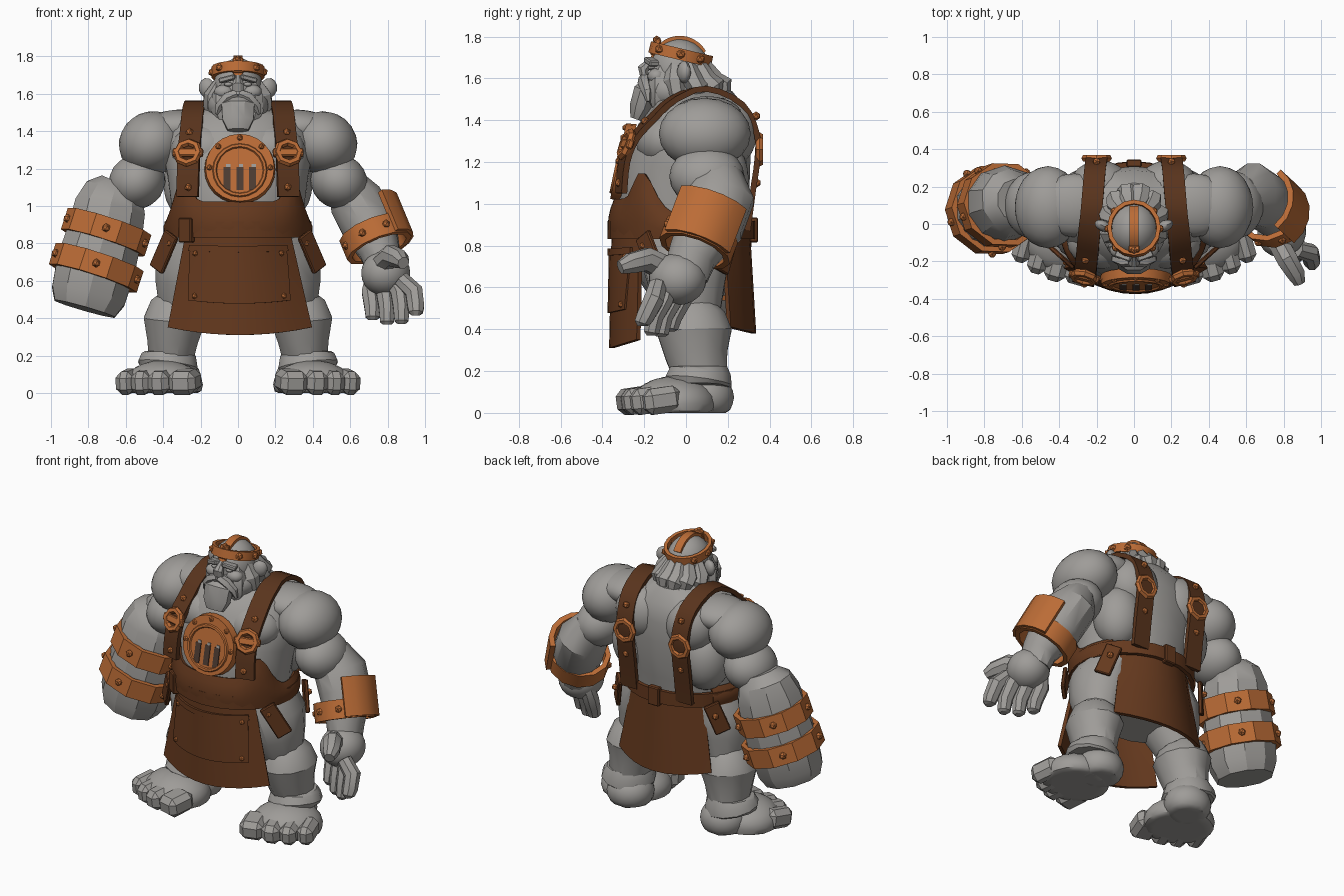
import bpy, bmesh, math
from mathutils import Vector, Matrix, Euler

if "Cube" in bpy.data.objects:
    bpy.data.objects.remove(bpy.data.objects["Cube"])


def material(name, rgb):
    m = bpy.data.materials.new(name)
    m.diffuse_color = (*rgb, 1)
    m.use_nodes = True
    m.node_tree.nodes["Principled BSDF"].inputs["Base Color"].default_value = m.diffuse_color
    return m


STONE = material("grey stone", (0.345, 0.333, 0.317))
LEATHER = material("brown leather", (0.13, 0.041, 0.013))
STRAP = material("dark leather", (0.10, 0.034, 0.012))
COPPER = material("copper", (0.50, 0.15, 0.037))
DARK = material("dark slot", (0.075, 0.045, 0.032))


def finish(name, bm, mat, angle=0.55):
    bmesh.ops.recalc_face_normals(bm, faces=bm.faces[:])
    me = bpy.data.meshes.new(name)
    bm.to_mesh(me)
    bm.free()
    me.materials.append(mat)
    me.shade_smooth()
    me.set_sharp_from_angle(angle=angle)
    ob = bpy.data.objects.new(name, me)
    bpy.context.collection.objects.link(ob)
    return ob


def place(loc, rot=(0, 0, 0)):
    r = Euler([math.radians(a) for a in rot]).to_matrix().to_4x4()
    return Matrix.Translation(loc) @ r


def blob(name, loc, size, mat=STONE, rot=(0, 0, 0), sub=3):
    bm = bmesh.new()
    bmesh.ops.create_icosphere(bm, subdivisions=sub, radius=1)
    bm.transform(place(loc, rot) @ Matrix.Diagonal((*size, 1)))
    for v in bm.verts:
        v.co.z = max(v.co.z, 0)
    return finish(name, bm, mat)


def box(name, loc, size, mat=STONE, rot=(0, 0, 0), bevel=0.006):
    bm = bmesh.new()
    bmesh.ops.create_cube(bm, size=1)
    bmesh.ops.scale(bm, vec=size, verts=bm.verts[:])
    if bevel:
        bmesh.ops.bevel(bm, geom=bm.edges[:], offset=bevel, segments=1, affect='EDGES')
    bm.transform(place(loc, rot))
    return finish(name, bm, mat, 0.4)


def loft(name, pts, mat=STONE, sides=12, s=1, ref=(0, 1, 0)):
    """Tube through (x, y, z, half width, half depth) stations; depth follows ref."""
    bm = bmesh.new()
    P = [Vector((p[0] * s, p[1], p[2])) for p in pts]
    rings = []
    for i, p in enumerate(P):
        d = (P[min(i + 1, len(P) - 1)] - P[max(i - 1, 0)]).normalized()
        b = (Vector(ref) - d * d.dot(Vector(ref))).normalized()
        a = d.cross(b)
        ts = [2 * math.pi * (k + 0.5) / sides for k in range(sides)]
        rings.append([bm.verts.new(p + a * math.cos(t) * pts[i][3] + b * math.sin(t) * pts[i][4]) for t in ts])
    for r0, r1 in zip(rings, rings[1:]):
        for k in range(sides):
            n = (k + 1) % sides
            bm.faces.new((r0[k], r0[n], r1[n], r1[k]))
    bm.faces.new(rings[0])
    bm.faces.new(rings[-1])
    return finish(name, bm, mat)


def sheet(name, fn, nu, nv, thick, mat):
    """Thick sheet over fn(u, v), u and v in 0..1; coincident ends are joined."""
    bm = bmesh.new()
    g = [[bm.verts.new(fn(i / nu, j / nv)) for j in range(nv + 1)] for i in range(nu + 1)]
    for i in range(nu):
        for j in range(nv):
            bm.faces.new((g[i][j], g[i + 1][j], g[i + 1][j + 1], g[i][j + 1]))
    bmesh.ops.remove_doubles(bm, verts=bm.verts[:], dist=1e-5)
    bm.normal_update()
    vs, fs = list(bm.verts), list(bm.faces)
    rim = [tuple(e.verts) for e in bm.edges if e.is_boundary]
    twin = {v: bm.verts.new(v.co - v.normal * thick / 2) for v in vs}
    for v in vs:
        v.co += v.normal * thick / 2
    for f in fs:
        bm.faces.new([twin[v] for v in reversed(f.verts)])
    for a, b in rim:
        bm.faces.new((a, b, twin[b], twin[a]))
    return finish(name, bm, mat, 0.6)


def band(name, c, axis, ra, rb, h, thick, mat, a0=0, a1=360, n=16, ref=(1, 0, 0), studs=()):
    """Ring or arc around an axis, angles measured from ref."""
    c, d, ref = Vector(c), Vector(axis).normalized(), Vector(ref)
    e = (ref - d * ref.dot(d)).normalized()
    f = d.cross(e)

    def at(deg, w, k=0):
        t = math.radians(deg)
        return c + e * math.cos(t) * (ra + k) + f * math.sin(t) * (rb + k) + d * w
    sheet(name, lambda u, v: at(a0 + (a1 - a0) * u, (v - 0.5) * h), n, 1, thick, mat)
    for t in studs:
        blob(name + "_stud", at(t, 0, thick / 2 - .006), (0.024,) * 3, mat, sub=1)


def ring(name, loc, rot, R, r, mat, n=10):
    m = place(loc, rot)

    def fn(u, v):
        a, b = u * 2 * math.pi, v * 2 * math.pi
        k = R + r * math.cos(b)
        return m @ Vector((k * math.cos(a), k * math.sin(a), r * math.sin(b)))
    sheet(name, fn, n, 6, 0.004, mat)


# Torso
loft("torso", [(0, .02, .54, .25, .17), (0, 0, .7, .37, .25), (0, -.02, .85, .35, .29),
               (0, -.02, 1.0, .36, .31), (0, 0, 1.15, .38, .31), (0, .04, 1.3, .41, .28),
               (0, .08, 1.42, .38, .24), (0, .1, 1.49, .29, .19), (0, .1, 1.54, .13, .12)], sides=18)
blob("neck", (0, 0, 1.5), (.13, .14, .12))

for s in (-1, 1):
    # Torso muscles
    blob("chest_muscle", (.17 * s, -.09, 1.3), (.19, .15, .14))
    blob("shoulder_blade", (.18 * s, .2, 1.34), (.165, .14, .17), rot=(0, 20 * s, 0))
    blob("upper_back", (.32 * s, .1, 1.42), (.2, .17, .095), rot=(0, 2 * s, 0))
    blob("side_back", (.25 * s, .15, 1.12), (.15, .15, .2))
    # Arms above the elbow
    blob("shoulder", (.46 * s, .09, 1.335), (.18, .22, .17), rot=(0, 25 * s, 0))
    blob("upper_arm", (.54 * s, .1, 1.13), (.155, .18, .145), rot=(0, 30 * s, 0))
    # Legs
    loft("thigh", [(.2, 0, .84, .16, .2), (.26, 0, .7, .19, .21), (.285, .01, .58, .165, .18),
                   (.31, .03, .46, .12, .14)], s=s)
    loft("shin", [(.32, .04, .54, .07, .08), (.335, .04, .48, .135, .15), (.34, .04, .39, .17, .185),
                  (.35, .05, .28, .14, .155), (.36, .07, .17, .12, .13)], s=s)
    loft("ankle_cuff", [(.37, .07, .225, .13, .13), (.37, .07, .2, .15, .15),
                        (.375, .06, .15, .165, .165), (.38, .06, .12, .15, .15)], s=s)
    # Feet
    blob("heel", (.34 * s, .09, .075), (.145, .14, .12))
    blob("foot", (.4 * s, -.06, .045), (.215, .2, .13), rot=(0, 0, 23 * s))
    for x, y, w in ((.285, -.235, .15), (.41, -.215, .115), (.505, -.175, .105), (.59, -.115, .1)):
        box("toe", (x * s, y, .06), (w, .18, .125), rot=(8, 0, 16 * s), bevel=.032)
    # Head sides
    blob("ear", (.165 * s, -.01, 1.63), (.048, .03, .055), rot=(0, 15 * s, 25 * s), sub=2)
    blob("cheek", (.075 * s, -.14, 1.61), (.055, .045, .04), sub=2)
    box("brow", (.055 * s, -.165, 1.68), (.09, .05, .028), rot=(0, 14 * s, 20 * s))
    blob("eye", (.052 * s, -.162, 1.65), (.024, .02, .012), sub=2)
    loft("moustache", [(.005, -.2, 1.60, .028, .028), (.055, -.2, 1.58, .032, .032),
                       (.1, -.185, 1.535, .025, .025), (.115, -.18, 1.49, .01, .01)], s=s, sides=6)

# Head
blob("skull", (0, -.03, 1.635), (.132, .145, .155))
blob("beard_mass", (0, -.06, 1.54), (.165, .15, .11))
loft("nose", [(0, -.165, 1.69, .018, .015), (0, -.205, 1.645, .034, .03), (0, -.2, 1.615, .034, .022)], sides=8)
loft("chin_beard", [(0, -.17, 1.575, .06, .04), (0, -.195, 1.54, .095, .06), (0, -.22, 1.46, .09, .055),
                    (0, -.24, 1.405, .06, .03)], sides=8)
for deg in (38, 72, 106, 138, 166):
    for s in (-1, 1):
        a = math.radians(deg)
        x, y = math.sin(a), -math.cos(a)
        low = 1.425 + .09 * min(deg, 120) / 120
        loft("hair_lock", [(.095 * x, -.02 + .11 * y, 1.665, .035, .035), (.13 * x, -.01 + .145 * y, 1.585, .06, .055),
                           (.135 * x, .01 + .175 * y, low + .05, .058, .05),
                           (.125 * x, .01 + .185 * y, low, .032, .025)], s=s, sides=7)

# Circlet with strap over the crown
band("circlet", (0, -.025, 1.715), (0, .24, 1), .132, .142, .055, .022, COPPER,
     studs=(0, 180, 40, 140, 225, 315))


def crown(u, v):
    t = math.pi * (.1 + .72 * u)
    return Vector(((v - .5) * .05, -.03 - .14 * math.cos(t), 1.645 + .15 * math.sin(t)))


sheet("crown_strap", crown, 12, 1, .018, COPPER)
box("crown_plate", (0, -.145, 1.75), (.06, .03, .085), COPPER, rot=(-22, 0, 0))
blob("crown_stud", (0, -.14, 1.785), (.02,) * 3, COPPER, sub=1)

# Stone club forearm with two bands
loft("club_forearm", [(-.64, .13, 1.125, .1, .11), (-.66, .13, 1.08, .165, .165), (-.685, .12, .99, .2, .195),
                      (-.71, .1, .86, .21, .205), (-.76, .08, .68, .222, .21), (-.80, .06, .52, .21, .2),
                      (-.82, .055, .45, .175, .17)], sides=10)
for c, r in (((-.705, .1, .86), .22), ((-.758, .075, .67), .232)):
    band("club_band", c, (.31, .1, .95), r, r - .006, .12, .03, COPPER, n=10, studs=(54, 126, 198, 270, 342))

# Open arm: forearm, bracer, hand
loft("forearm", [(.57, .15, 1.14, .1, .12), (.63, .16, 1.03, .15, .17), (.70, .12, .9, .155, .16),
                 (.76, .03, .75, .11, .12), (.78, 0, .66, .095, .11)])
AX = (-.36, .33, .87)
band("bracer_cuff", (.735, .06, .825), AX, .17, .165, .115, .03, COPPER, n=12, studs=(200, 245, 290))
band("bracer_plate", (.712, .085, .885), AX, .182, .19, .24, .032, COPPER, a0=-58, a1=52, n=5)
blob("palm", (.79, -.04, .64), (.13, .14, .125), rot=(0, 0, -25))
for i in range(4):
    x, y, z = .71 + .077 * i, .0 - .045 * i, (.405, .38, .385, .43)[i]
    loft("finger", [(.72 + .05 * i, y, .61, .045, .045), (x, y - .02, .54, .052, .052),
                    (x + .01, y - .06, .46, .046, .048), (x + .01, y - .075, z, .04, .04),
                    (x + .01, y - .075, z - .015, .024, .024)], sides=8, ref=(1, 0, 0))
loft("thumb", [(.76, -.08, .68, .06, .065), (.82, -.19, .735, .06, .06), (.865, -.265, .715, .052, .052),
               (.885, -.315, .695, .033, .033)], sides=8, ref=(0, 0, 1))


# Apron skirt, pocket and back flap
def skirt(u, v, out=0.0):
    return Vector((u * (.27 + .11 * v) + .01 * v, -.345 - .012 * v + .13 * u * u - out, .87 - .56 * v + .04 * u * u * v))


sheet("apron_skirt", lambda u, v: skirt(2 * u - 1, v), 10, 4, .022, LEATHER)
sheet("apron_pocket", lambda u, v: skirt((2 * u - 1) * (.88 - .1 * v), .17 + .53 * v, .014), 8, 3, .016, LEATHER)
sheet("pocket_flap", lambda u, v: skirt((2 * u - 1) * .9, .15 + .06 * v, .02), 8, 1, .016, LEATHER)
for u, v in ((-.78, .23), (.78, .23), (-.7, .65), (.7, .65)):
    blob("pocket_stud", skirt(u, v, .022), (.017,) * 3, COPPER, sub=1)
sheet("back_flap", lambda u, v: Vector(((2 * u - 1) * (.25 + .08 * v), .295 + .03 * v - .12 * (2 * u - 1) ** 2,
                                       .88 - .5 * v + .03 * (2 * u - 1) ** 2 * v)), 8, 3, .022, LEATHER)


# Bib wrapping the belly
def bib(u, v):
    a = math.radians(-125 + 250 * u)
    k = abs(math.sin(a)) if abs(a) < math.pi / 2 else 1
    top = 1.02 + .13 * math.exp(-((k - .8) / .13) ** 2) - .09 * max(0, k - .88) / .12
    w = 1.02 + .03 * math.sin(math.pi * v) - .07 * v * v
    return Vector((.375 * w * math.sin(a), -.02 - .33 * w * math.cos(a), .84 + (top - .84) * v))


sheet("apron_bib", bib, 40, 4, .022, LEATHER)
band("belt", (0, -.02, .875), (0, 0, 1), .38, .342, .085, .025, LEATHER, n=24)
box("belt_buckle", (-.275, -.27, .87), (.085, .04, .13), LEATHER, rot=(0, 0, -38))
box("belt_loop", (0, .325, .875), (.08, .04, .12), LEATHER)

# Shoulder strap centre line, front to back
PATH = [Vector(p) for p in ((.27, -.31, 1.05), (.265, -.295, 1.2), (.26, -.25, 1.31), (.25, -.17, 1.4),
                            (.24, -.06, 1.5), (.225, .1, 1.55), (.21, .27, 1.475), (.2, .34, 1.33),
                            (.2, .34, 1.2), (.2, .32, 1.06), (.2, .295, .87))]


def path_at(u):
    n = len(PATH) - 1
    i = min(int(u * n), n - 1)
    t = u * n - i
    a, b, c, d = (PATH[max(0, min(n, i + k))] for k in (-1, 0, 1, 2))
    return .5 * (2 * b + (c - a) * t + (2 * a - 5 * b + 4 * c - d) * t * t + (3 * b - a - 3 * c + d) * t ** 3)


for s in (-1, 1):
    # Hip tabs
    box("hip_tab", (.395 * s, -.17, .755), (.1, .025, .22), LEATHER, rot=(0, -30 * s, 42 * s))
    box("rear_hip_tab", (.36 * s, .19, .77), (.1, .025, .2), LEATHER, rot=(0, -22 * s, -45 * s))
    blob("hip_tab_stud", (.365 * s, -.205, .80), (.018,) * 3, COPPER, sub=1)
    blob("rear_hip_tab_stud", (.365 * s, .215, .79), (.022,) * 3, COPPER, sub=1)
    # Shoulder straps with rings and rivets

    def strap(u, v, s=s):
        p = path_at(u)
        return Vector((s * (p.x + (v - .5) * .115), p.y + (v - .5) * .03 * (p.y < 0), p.z))
    sheet("shoulder_strap", strap, 30, 1, .028, STRAP)
    ring("front_ring", (.268 * s, -.285, 1.285), (68, 0, 14 * s), .06, .019, COPPER, 8)
    box("front_clasp", (.268 * s, -.285, 1.285), (.165, .03, .045), COPPER, rot=(-20, 0, 14 * s))
    ring("back_ring", (.2 * s, .352, 1.26), (90, 0, 0), .062, .018, COPPER, 8)
    for x, y, z in ((.26, -.195, 1.395), (.265, -.32, 1.1), (.2, .335, 1.42), (.2, .338, 1.1)):
        blob("strap_stud", (x * s, y, z), (.022,) * 3, COPPER, sub=1)

# Furnace plate on the chest
TILT = (78, 0, 0)
M = place((.01, -.3, 1.2), TILT)
bm = bmesh.new()
bmesh.ops.create_cone(bm, cap_ends=True, segments=24, radius1=.19, radius2=.184, depth=.05)
bm.transform(M)
finish("chest_plate", bm, COPPER)
ring("chest_plate_rim", M @ Vector((0, -.015, .023)), TILT, .135, .011, COPPER, 20)
for i in range(5):
    a = math.pi * i / 4
    blob("chest_plate_stud", M @ Vector((.163 * math.cos(a), .163 * math.sin(a), .022)), (.018,) * 3, COPPER, sub=1)
for i in (-1, 0, 1):
    box("grate_slot", M @ Vector((.068 * i, -.06, .026)), (.038, .125, .008), DARK, rot=TILT, bevel=0)
    box("grate_slot_top", M @ Vector((.068 * i + .006, .01, .026)), (.022, .016, .008), STONE, rot=TILT, bevel=0)
